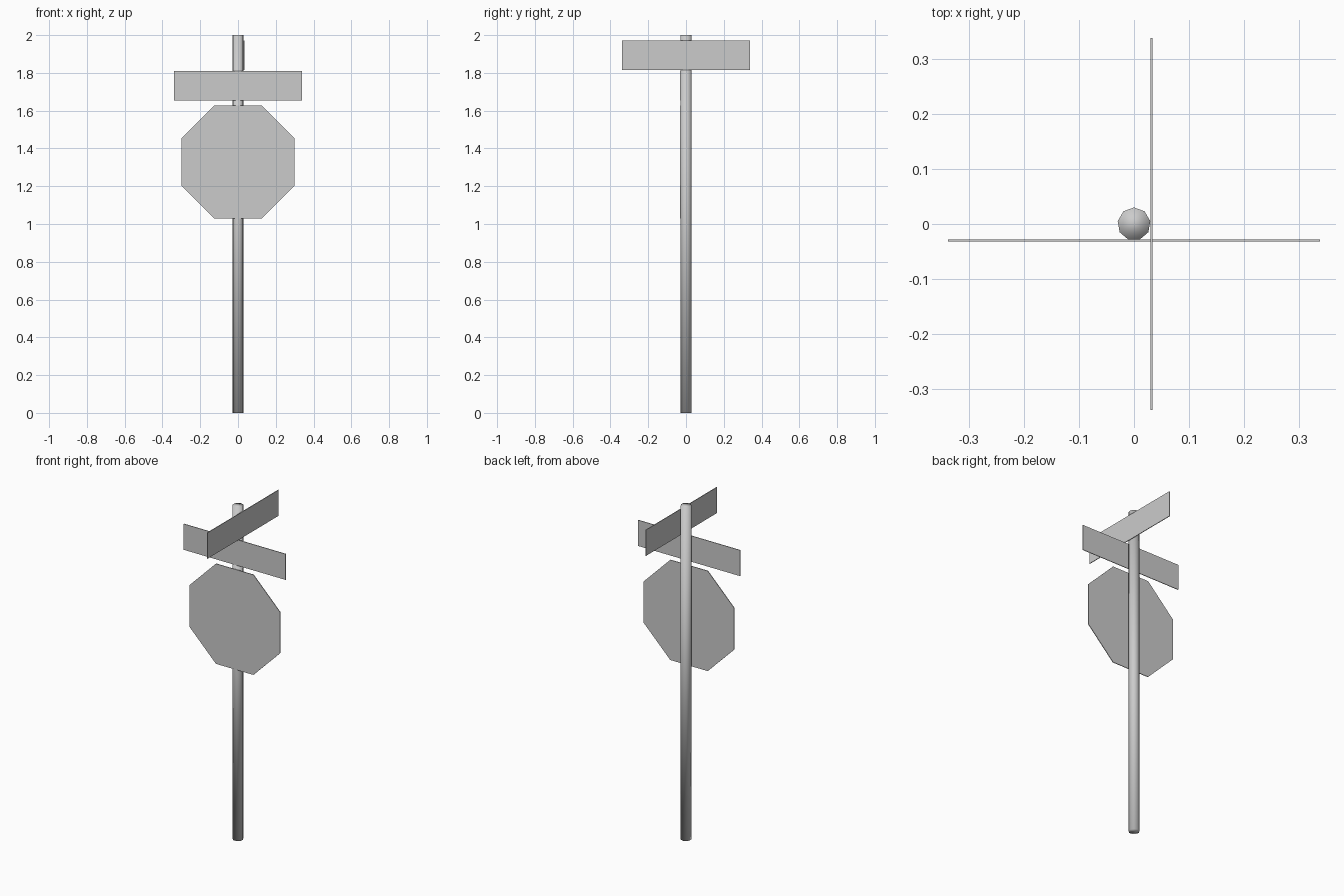
import bpy
from math import pi, cos

if "Cube" in bpy.data.objects:
    bpy.data.objects.remove(bpy.data.objects["Cube"])

POLE_R = 0.03
THICK = 0.004


def box(name, size, loc):
    bpy.ops.mesh.primitive_cube_add(size=1, location=loc)
    ob = bpy.context.object
    ob.name = name
    ob.scale = size
    bpy.ops.object.transform_apply(location=False, rotation=False, scale=True)
    return ob


# Nine-sided smooth pole
bpy.ops.mesh.primitive_cylinder_add(vertices=9, radius=POLE_R, depth=2, location=(0, 0, 1))
pole = bpy.context.object
pole.name = "pole"
bpy.ops.object.shade_smooth()

# Octagonal plate standing on the front of the pole, flat edge up
bpy.ops.mesh.primitive_cylinder_add(vertices=8, radius=0.3 / cos(pi / 8), depth=THICK)
plate = bpy.context.object
plate.name = "octagon_plate"
plate.rotation_euler = (0, 0, pi / 8)
bpy.ops.object.transform_apply(location=False, rotation=True, scale=False)
plate.rotation_euler = (pi / 2, 0, 0)
plate.location = (0, -0.030, 1.328)

# Two crossed street blades
box("front_blade", (0.676, THICK, 0.155), (0, -0.030, 1.732))
box("side_blade", (THICK, 0.676, 0.155), (0.0315, 0, 1.894))
